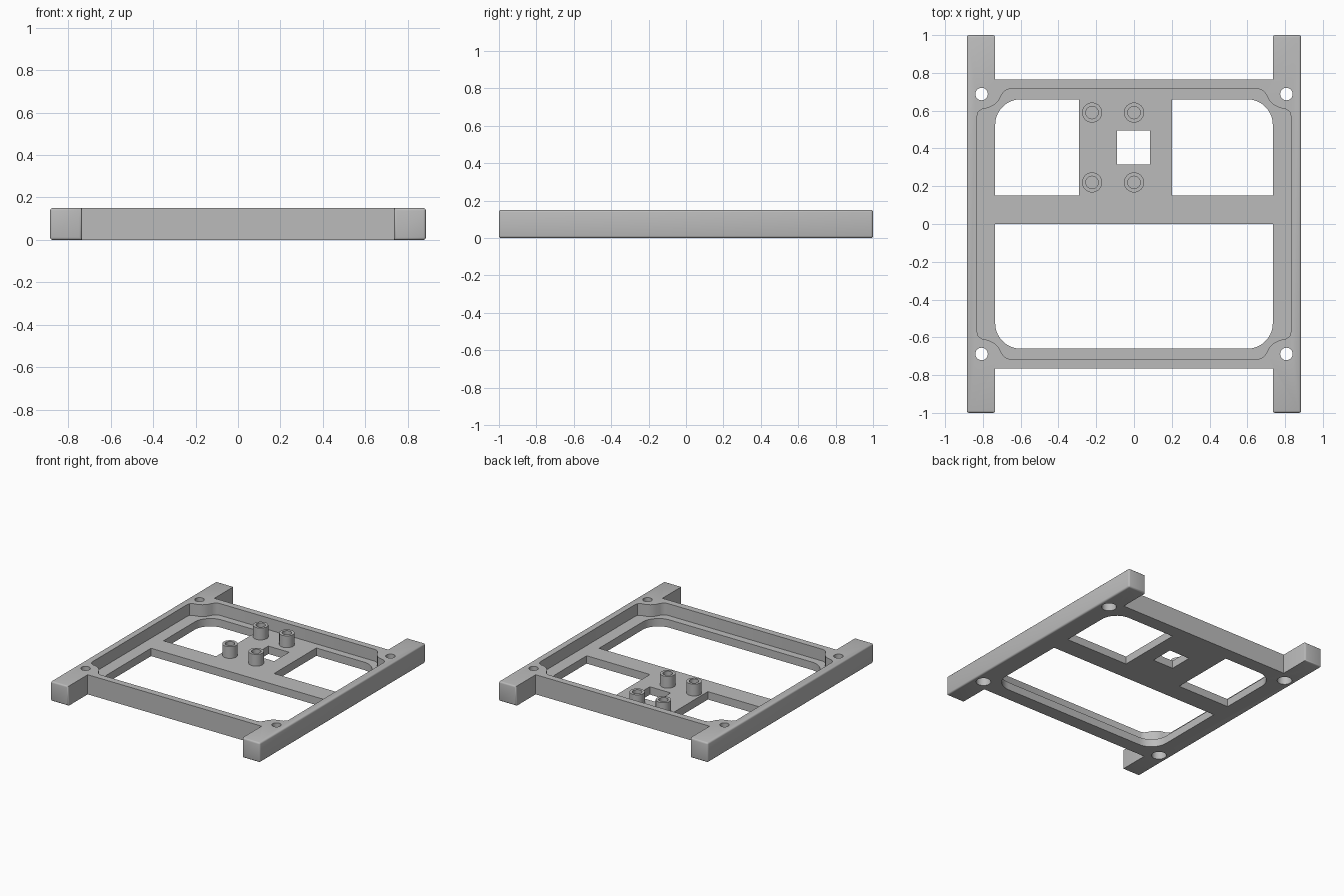
import bpy, bmesh, math

cube = bpy.data.objects.get("Cube")
if cube:
    bpy.data.objects.remove(cube)

TOP, FLOOR = 0.15, 0.06
SIDE, INNER, END, WALL = 0.885, 0.735, 1.0, 0.765

grey = bpy.data.materials.new("plain grey")
grey.use_nodes = True
colour = (0.5, 0.5, 0.5, 1)
grey.diffuse_color = colour
grey.node_tree.nodes["Principled BSDF"].inputs["Base Color"].default_value = colour


def prism(name, outline, z0, z1):
    """Extrude a flat outline between two heights."""
    bm = bmesh.new()
    face = bm.faces.new([bm.verts.new((x, y, z0)) for x, y in outline])
    up = bmesh.ops.extrude_face_region(bm, geom=[face])["geom"]
    for v in up:
        if isinstance(v, bmesh.types.BMVert):
            v.co.z = z1
    bmesh.ops.recalc_face_normals(bm, faces=bm.faces)
    mesh = bpy.data.meshes.new(name)
    bm.to_mesh(mesh)
    bm.free()
    mesh.materials.append(grey)
    obj = bpy.data.objects.new(name, mesh)
    bpy.context.collection.objects.link(obj)
    return obj


def arc(cx, cy, r, start, stop, steps=10):
    angles = [math.radians(start + (stop - start) * i / steps) for i in range(steps + 1)]
    return [(cx + r * math.cos(a), cy + r * math.sin(a)) for a in angles]


def circle(cx, cy, r):
    return arc(cx, cy, r, 0, 360, 32)[:-1]


def four_way(points):
    """Mirror a quarter outline into all four quadrants."""
    half = points + [(-x, y) for x, y in reversed(points)]
    return half + [(-x, -y) for x, y in half]


def cut(target, cutters):
    for c in cutters:
        c.hide_render = True
        mod = target.modifiers.new("cut", "BOOLEAN")
        mod.operation = "DIFFERENCE"
        mod.solver = "EXACT"
        mod.object = c
    # Bake the cuts, then discard the cutters
    bpy.context.view_layer.update()
    graph = bpy.context.evaluated_depsgraph_get()
    mesh = bpy.data.meshes.new_from_object(target.evaluated_get(graph))
    target.modifiers.clear()
    target.data = mesh
    for c in cutters:
        bpy.data.objects.remove(c)


def smooth(obj):
    bpy.ops.object.select_all(action="DESELECT")
    obj.select_set(True)
    bpy.context.view_layer.objects.active = obj
    bpy.ops.object.shade_smooth_by_angle(angle=math.radians(35))


# Frame with two long side rails, edges of the rails softened
frame = prism("frame", four_way([(SIDE, END), (INNER, END), (INNER, WALL)]), 0, TOP)
bm = bmesh.new()
bm.from_mesh(frame.data)
soft = [e for e in bm.edges
        if all(abs(v.co.y) > 0.99 for v in e.verts)
        or all(abs(v.co.x) > 0.88 for v in e.verts)]
bmesh.ops.bevel(bm, geom=soft, offset=0.012, segments=3, profile=0.5, affect="EDGES")
bm.to_mesh(frame.data)
bm.free()

# Recess that steps inward around the corner screw bosses
corner = [(0.83, 0.575), (0.825, 0.593), (0.805, 0.608), (0.77, 0.615), (0.74, 0.63),
          (0.715, 0.655), (0.70, 0.685), (0.685, 0.705), (0.66, 0.715)]
cutters = [prism("recess_cutter", four_way(corner), FLOOR, 0.3)]

# Floor openings: one large and two smaller, with rounded outer corners
R, EDGE = 0.135, 0.66
a, b = INNER - R, EDGE - R
openings = [
    [(INNER, 0), (-INNER, 0)] + arc(-a, -b, R, 180, 270) + arc(a, -b, R, 270, 360),
    [(-0.29, 0.15), (-0.29, EDGE)] + arc(-a, b, R, 90, 180) + [(-INNER, 0.15)],
    [(0.2, 0.15), (INNER, 0.15)] + arc(a, b, R, 0, 90) + [(0.2, EDGE)],
    [(-0.09, 0.315), (0.085, 0.315), (0.085, 0.495), (-0.09, 0.495)],
]
cutters += [prism("opening_cutter", o, -0.1, 0.3) for o in openings]

# Corner screw holes, widened from below
for x in (-0.807, 0.807):
    for y in (-0.688, 0.688):
        cutters.append(prism("hole_cutter", circle(x, y, 0.033), -0.1, 0.3))
        cutters.append(prism("counterbore_cutter", circle(x, y, 0.052), -0.1, 0.07))
cut(frame, cutters)
smooth(frame)

# Four hollow standoffs on the mounting plate
for side, x in (("right", -0.222), ("left", 0.0)):
    for place, y in (("front", 0.22), ("back", 0.59)):
        post = prism(f"standoff_{place}_{side}", circle(x, y, 0.053), FLOOR - 0.01, TOP)
        cut(post, [prism("bore_cutter", circle(x, y, 0.033), FLOOR, 0.3)])
        smooth(post)
